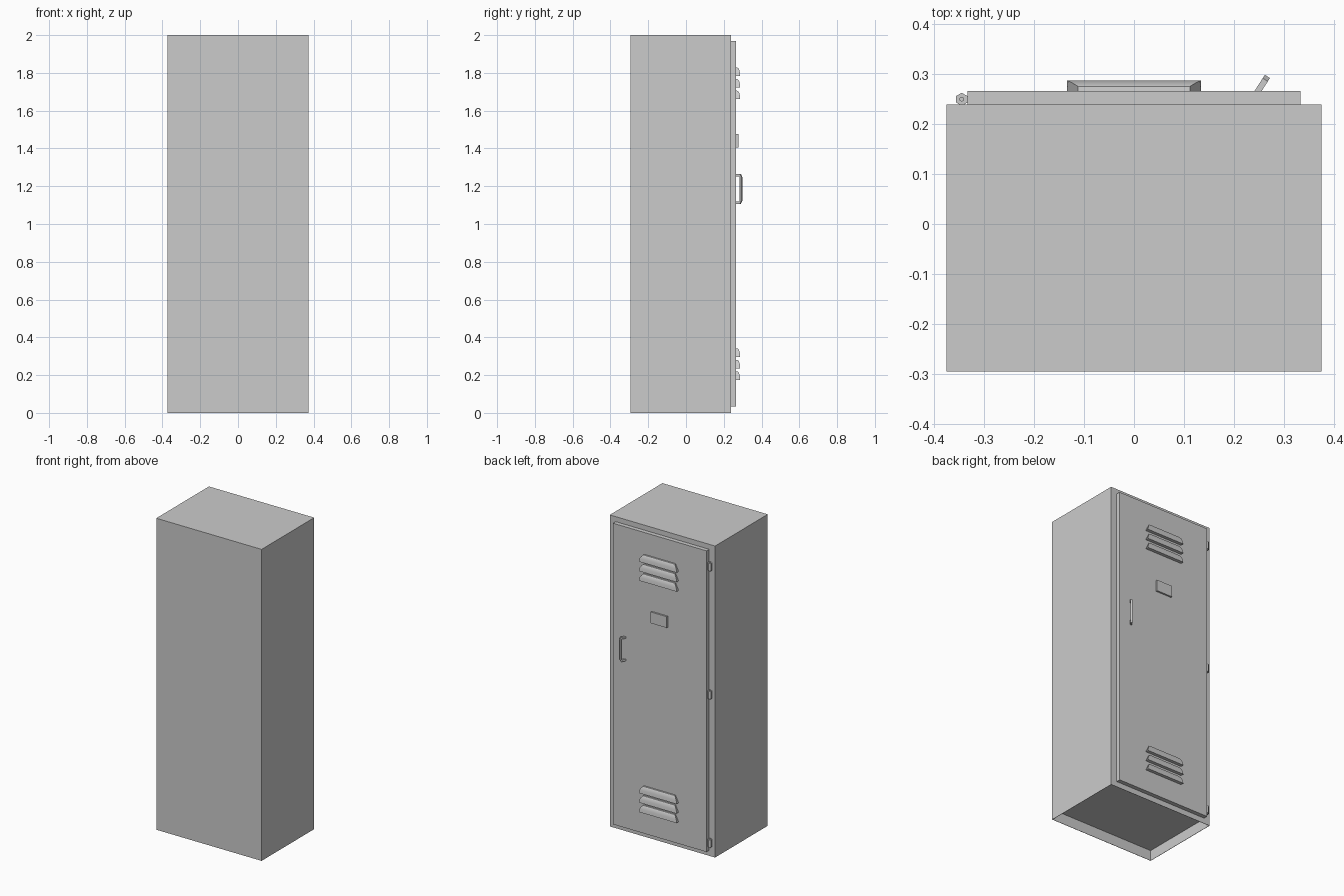
import bpy, bmesh, math
from mathutils import Vector

if "Cube" in bpy.data.objects:
    bpy.data.objects.remove(bpy.data.objects["Cube"])

DOOR_Y = 0.266


def make_object(name, bm):
    bmesh.ops.recalc_face_normals(bm, faces=bm.faces[:])
    mesh = bpy.data.meshes.new(name)
    bm.to_mesh(mesh)
    bm.free()
    obj = bpy.data.objects.new(name, mesh)
    bpy.context.collection.objects.link(obj)
    return obj


def box_bmesh(lo, hi):
    bm = bmesh.new()
    bmesh.ops.create_cube(bm, size=1)
    for v in bm.verts:
        v.co = Vector([(a + b) / 2 + c * (b - a) for a, b, c in zip(lo, hi, v.co)])
    return bm


def loft(bm, rings):
    # Closed solid through equal-sized point rings
    loops = [[bm.verts.new(p) for p in ring] for ring in rings]
    for a, b in zip(loops, loops[1:]):
        n = len(a)
        for i in range(n):
            bm.faces.new((a[i], a[(i + 1) % n], b[(i + 1) % n], b[i]))
    bm.faces.new(loops[0])
    bm.faces.new(loops[-1])


# Cabinet body with a recessed underside
bm = box_bmesh((-0.374, -0.295, 0), (0.374, 0.239, 2))
bm.faces.ensure_lookup_table()
bottom = min(bm.faces, key=lambda f: f.calc_center_median().z)
bmesh.ops.inset_region(bm, faces=[bottom], thickness=0.003)
floor = bmesh.ops.extrude_face_region(bm, geom=[bottom])
bmesh.ops.translate(bm, vec=(0, 0, 0.067),
                    verts=[g for g in floor["geom"] if isinstance(g, bmesh.types.BMVert)])
if bottom.is_valid:
    bmesh.ops.delete(bm, geom=[bottom], context='FACES_ONLY')
make_object("cabinet_body", bm)

# Door panel and card plate
make_object("door", box_bmesh((-0.332, 0.238, 0.035), (0.332, DOOR_Y, 1.968)))
make_object("card_plate", box_bmesh((-0.057, DOOR_Y - 0.002, 1.404), (0.057, 0.277, 1.476)))


# Louvre hoods, wider at the bottom lip
def louvre(name, top):
    profile = [(0, 0, 0.112), (0.009, 0.001, 0.112), (0.015, 0.01, 0.122),
               (0.019, 0.024, 0.13), (0.021, 0.045, 0.134), (0, 0.045, 0.134)]
    bm = bmesh.new()
    loft(bm, [[(s * w, DOOR_Y + y, top - z) for y, z, w in profile] for s in (-1, 1)])
    obj = make_object(name, bm)
    bpy.context.view_layer.objects.active = obj
    obj.select_set(True)
    bpy.ops.object.shade_smooth_by_angle(angle=math.radians(40))
    obj.select_set(False)


for label, start in (("upper", 1.828), ("lower", 0.342)):
    for i in range(3):
        louvre(f"{label}_louvre_{i + 1}", start - 0.061 * i)

# Pull handle: chamfered C outline, tilted outward
outline = [(-0.006, 1.264), (0.026, 1.264), (0.034, 1.25), (0.034, 1.121),
           (0.026, 1.107), (-0.006, 1.107), (-0.006, 1.119), (0.021, 1.119),
           (0.025, 1.127), (0.025, 1.244), (0.021, 1.252), (-0.006, 1.252)]
out = Vector((0.54, 0.84, 0)).normalized()
side = Vector((out.y, -out.x, 0))
base = Vector((0.248, DOOR_Y, 0))
bm = bmesh.new()
loft(bm, [[base + out * d + side * t + Vector((0, 0, z)) for d, z in outline]
          for t in (-0.006, 0.006)])
make_object("door_handle", bm)

# Hexagonal hinges with pins
for i, z in enumerate((1.865, 1.042, 0.09)):
    bm = bmesh.new()
    for r, h in ((0.013, 0.024), (0.005, 0.03)):
        loft(bm, [[(-0.344 + r * math.sin(k * math.pi / 3),
                    0.249 + r * math.cos(k * math.pi / 3), z + s * h)
                   for k in range(6)] for s in (-1, 1)])
    make_object(f"hinge_{i + 1}", bm)
